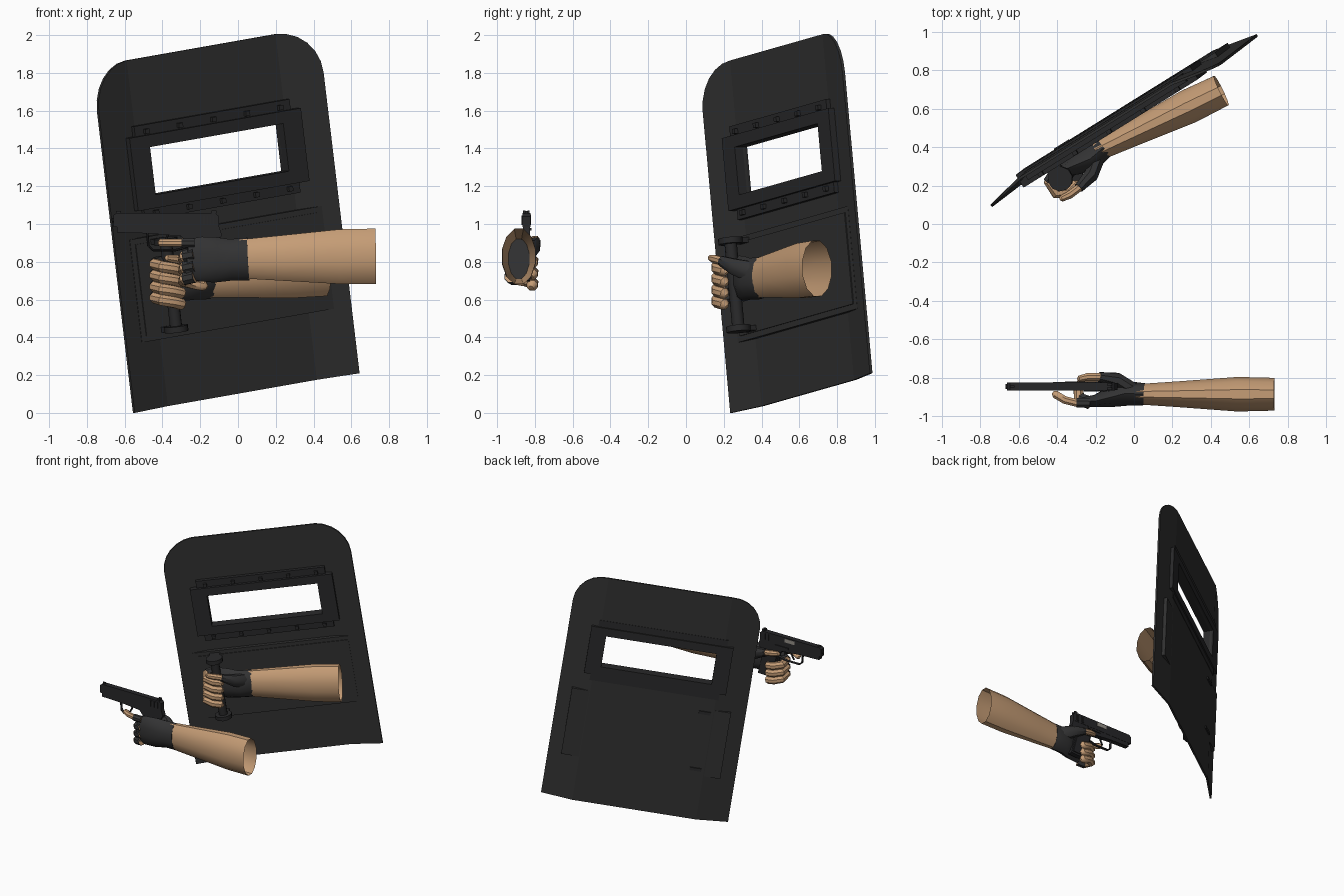
import bpy, bmesh, math
from mathutils import Matrix, Vector

if "Cube" in bpy.data.objects:
    bpy.data.objects.remove(bpy.data.objects["Cube"])


def material(name, r, g, b):
    m = bpy.data.materials.new(name)
    m.use_nodes = True
    m.diffuse_color = (r, g, b, 1)
    m.node_tree.nodes["Principled BSDF"].inputs["Base Color"].default_value = (r, g, b, 1)
    return m


SHIELD = material("shield_charcoal", .03, .03, .03)
FRAME = material("frame_black", .022, .022, .023)
GLOVE = material("glove_grey", .033, .033, .034)
SKIN = material("skin_tan", .56, .335, .18)
GUN = material("gun_black", .02, .02, .022)
STEEL = material("steel", .3, .28, .25)


def finish(name, bm, mat, matrix=Matrix(), smooth=False):
    bmesh.ops.transform(bm, matrix=matrix, verts=bm.verts)
    bmesh.ops.recalc_face_normals(bm, faces=bm.faces)
    me = bpy.data.meshes.new(name)
    bm.to_mesh(me)
    bm.free()
    me.materials.append(mat)
    ob = bpy.data.objects.new(name, me)
    bpy.context.collection.objects.link(ob)
    if smooth:
        bpy.ops.object.select_all(action="DESELECT")
        ob.select_set(True)
        bpy.context.view_layer.objects.active = ob
        bpy.ops.object.shade_smooth_by_angle(angle=math.radians(40))
    return ob


def box(name, lo, hi, mat, matrix=Matrix()):
    lo, hi = Vector(lo), Vector(hi)
    bm = bmesh.new()
    bmesh.ops.create_cube(bm, size=1)
    place = Matrix.Translation((lo + hi) / 2) @ Matrix.Diagonal((*(hi - lo), 1))
    return finish(name, bm, mat, matrix @ place)


def tube(name, points, radii, mat, matrix=Matrix(), sides=8, up=(0, 0, 1), caps=True):
    """Loft elliptical rings (side radius, up radius) along a path."""
    bm, rings = bmesh.new(), []
    pts = [Vector(p) for p in points]
    for i, p in enumerate(pts):
        t = (pts[min(i + 1, len(pts) - 1)] - pts[max(i - 1, 0)]).normalized()
        side = t.cross(Vector(up)).normalized()
        high = side.cross(t)
        a, b = radii[i]
        angles = [2 * math.pi * (k + .5) / sides for k in range(sides)]
        rings.append([bm.verts.new(p + side * a * math.cos(w) + high * b * math.sin(w))
                      for w in angles])
    for r, q in zip(rings, rings[1:]):
        for k in range(sides):
            j = (k + 1) % sides
            bm.faces.new((r[k], r[j], q[j], q[k]))
    if caps:
        bm.faces.new(rings[0])
        bm.faces.new(rings[-1])
    return finish(name, bm, mat, matrix, True)


def extrude(name, profile, y0, y1, mat):
    bm = bmesh.new()
    f = bm.faces.new([bm.verts.new((x, y0, z)) for x, z in profile])
    new = bmesh.ops.extrude_face_region(bm, geom=[f])["geom"]
    bmesh.ops.translate(bm, vec=(0, y1 - y0, 0),
                        verts=[v for v in new if isinstance(v, bmesh.types.BMVert)])
    return finish(name, bm, mat)


# Shield space: across, up, towards the bearer
U = Vector((1.19, .74, .21)).normalized()
N = U.cross(Vector((-.18, -.14, 1.65))).normalized()
V = N.cross(U)
S = Matrix.Translation((.045, .61, .105)) @ Matrix((U, V, N)).transposed().to_4x4()
HALF, TALL, R = .71, 1.85, .24
WIN_S, WIN_LO, WIN_HI = .42, 1.125, 1.38

# Shield sheet: bent side wings, rounded top corners, window opening
arc = [HALF - R + R * math.sin(math.radians(15 * k)) for k in range(7)]
half = [WIN_S] + arc
cols = [-s for s in reversed(half)] + half
bm, grid = bmesh.new(), []
for s in cols:
    over = max(0, abs(s) - (HALF - R))
    top = TALL - R + math.sqrt(max(0, R * R - over * over))
    d = -.048 * (1 - over / R)
    grid.append([bm.verts.new((s, t, d)) for t in (0, WIN_LO, WIN_HI, top)])
for i in range(len(cols) - 1):
    for j in range(3):
        if j == 1 and cols[i] == -WIN_S:
            continue
        bm.faces.new((grid[i][j], grid[i + 1][j], grid[i + 1][j + 1], grid[i][j + 1]))
sheet = finish("shield_sheet", bm, SHIELD, S)
mod = sheet.modifiers.new("thickness", "SOLIDIFY")
mod.thickness, mod.offset = .014, 0

# Window frame, bolted strips and bolts
OUT, LO, HI = .54, 1.055, 1.445
box("frame_top", (-OUT, WIN_HI, -.068), (OUT, HI, .01), FRAME, S)
box("frame_bottom", (-OUT, LO, -.068), (OUT, WIN_LO, .01), FRAME, S)
for g in (-1, 1):
    a, b = sorted((g * WIN_S, g * OUT))
    box("frame_side", (a, WIN_LO, -.068), (b, WIN_HI, .01), FRAME, S)
for t0, t1, tb in ((HI, 1.5, 1.465), (1.0, LO, 1.03)):
    box("bolt_strip", (-.49, t0, -.058), (.49, t1, -.012), FRAME, S)
    for k in range(-2, 3):
        s = k * .211
        box("bolt", (s - .013, tb - .013, -.02), (s + .013, tb + .013, .008), FRAME, S)

# Arm panel and grip post with its mounts
box("arm_panel", (-.6, .36, -.054), (.61, .91, -.012), SHIELD, S)
box("panel_face", (-.57, .39, -.014), (.58, .88, -.006), SHIELD, S)
tube("grip_post", [(-.435, .41, .08), (-.435, .88, .08)], [(.033, .033)] * 2, FRAME, S, 10)
for t in (.41, .88):
    box("grip_mount", (-.475, t - .014, -.03), (-.395, t + .014, .08), FRAME, S)
    tube("grip_flange", [(-.435, t - .016, .08), (-.435, t + .016, .08)],
         [(.065, .065)] * 2, FRAME, S, 10)
    box("mount_bolt_plate", (-.45, t - .012, -.064), (-.36, t + .012, -.05), FRAME, S)


def arm(side, arm_m, hand_m, index):
    """Forearm runs along +x from the wrist, the hand along -x, back of hand at -y."""
    tube(side + "_forearm", [(-.03, 0, 0), (.2, 0, .005), (.5, 0, .012), (.69, 0, .014)],
         [(.054, .106), (.07, .125), (.093, .15), (.088, .152)], SKIN, arm_m, 12, caps=False)
    # Glove body and thumb base
    tube(side + "_glove", [(.015, 0, 0), (-.08, .005, -.005), (-.16, -.015, -.005),
                           (-.24, -.035, 0), (-.31, -.04, .005)],
         [(.06, .113), (.068, .11), (.055, .12), (.034, .118), (.024, .10)], GLOVE, hand_m, 10)
    tube(side + "_glove_thumb", [(-.04, .02, .03), (-.13, .075, .06), (-.22, .09, .09)],
         [(.04, .06), (.04, .045), (.027, .028)], GLOVE, hand_m)
    tube(side + "_thumb", [(-.21, .09, .088), (-.28, .09, .1), (-.325, .08, .105), (-.335, .076, .105)],
         [(.022, .023), (.022, .024), (.018, .018), (.006, .006)], SKIN, hand_m)
    # Fingers curl round the grip
    curl = [(-.27, -.045), (-.325, -.025), (-.33, .04), (-.28, .075), (-.22, .07), (-.205, .065)]
    straight = [(-.27, -.045), (-.34, -.045), (-.4, -.03), (-.45, .0), (-.462, .01)]
    for k, z in enumerate((.085, .025, -.035, -.093)):
        path = straight if index and k == 0 else curl
        r = .031 if path is curl else .022
        drop = -.012 if path is curl else 0
        pts = [(x, y, z + drop * i) for i, (x, y) in enumerate(path)]
        radii = [(r, r)] * (len(pts) - 1) + [(r * .4, r * .4)]
        tube(side + "_finger", pts, radii, SKIN, hand_m)
        tube(side + "_glove_finger", pts[:2], [(r + .005, r + .004)] * 2, GLOVE, hand_m)


gun_arm = Matrix.Translation((.04, -.885, .815))
arm("left", gun_arm, gun_arm, True)
wrist = Matrix.Translation((-.165, .392, .715))
flip = Matrix.Diagonal((1, -1, 1, 1))
tilt = Matrix.Rotation(math.radians(-3), 4, "Y")
arm("right", wrist @ Matrix.Rotation(math.radians(26), 4, "Z") @ tilt @ flip,
    wrist @ Matrix.Rotation(math.radians(37), 4, "Z") @ flip, False)

# Pistol
C = -.845
extrude("slide", [(-.66, .985), (-.66, 1.045), (-.645, 1.058), (-.12, 1.058),
                  (-.1, 1.04), (-.1, .985)], C - .021, C + .021, GUN)
extrude("frame_and_grip", [(-.64, .986), (-.64, .955), (-.47, .95), (-.3, .935), (-.27, .9),
                           (-.215, .695), (-.08, .7), (-.125, .88), (-.085, .94), (-.1, .986)],
        C - .019, C + .019, GUN)
extrude("grip_panels", [(-.26, .9), (-.21, .71), (-.095, .715), (-.14, .89)],
        C - .027, C + .027, GUN)
tube("trigger_guard", [(-.48, C, .955), (-.475, C, .885), (-.45, C, .862), (-.33, C, .862),
                       (-.26, C, .88)], [(.007, .012)] * 5, GUN, up=(0, 1, 0))
tube("trigger", [(-.37, C, .945), (-.385, C, .91), (-.4, C, .885)],
     [(.007, .007)] * 3, GUN, up=(0, 1, 0))
tube("muzzle", [(-.667, C, 1.02), (-.6, C, 1.02)], [(.014, .014)] * 2, FRAME)
box("front_sight", (-.645, C - .005, 1.055), (-.62, C + .005, 1.07), GUN)
for g in (-1, 1):
    box("rear_sight", (-.14, C + g * .011 - .006, 1.055), (-.115, C + g * .011 + .006, 1.072), GUN)
    for k in range(5):
        box("slide_rib", (-.2 + k * .016, C + g * .022 - .003, .995),
            (-.192 + k * .016, C + g * .022 + .003, 1.045), FRAME)
box("ejection_port", (-.42, C + .018, 1.02), (-.33, C + .0235, 1.05), STEEL)
box("slide_lever", (-.36, C + .018, .965), (-.24, C + .026, .978), GUN)
